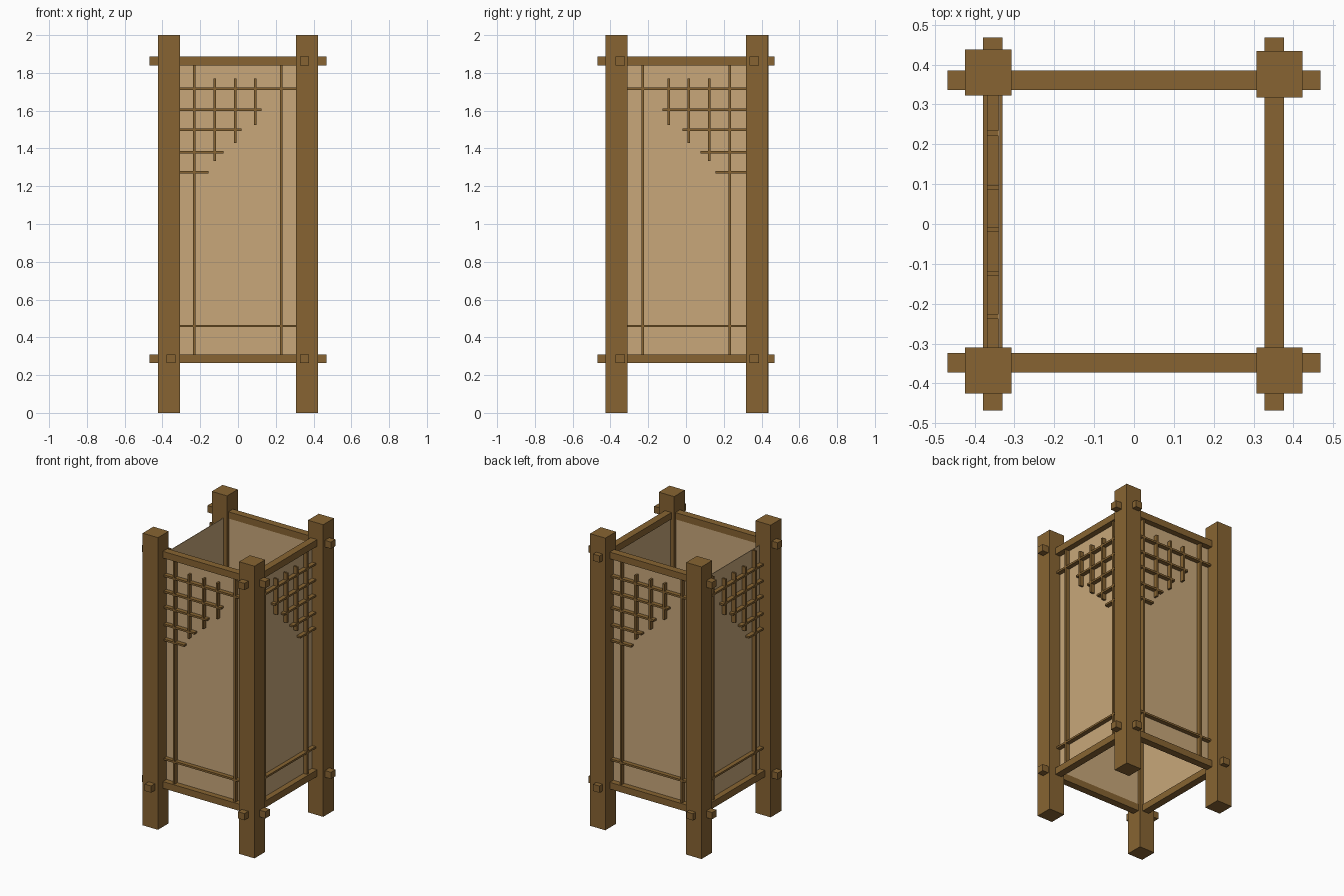
import bpy
from mathutils import Vector

cube = bpy.data.objects.get("Cube")
if cube:
    bpy.data.objects.remove(cube, do_unlink=True)


def material(name, color):
    m = bpy.data.materials.new(name)
    m.use_nodes = True
    m.diffuse_color = (*color, 1)
    m.node_tree.nodes["Principled BSDF"].inputs["Base Color"].default_value = (*color, 1)
    return m


WOOD = material("brown_wood", (0.242, 0.127, 0.032))
PAPER = material("tan_paper", (0.578, 0.386, 0.195))


def box(name, a, b, mat):
    """Axis-aligned box between two opposite corners."""
    lo = [min(p, q) for p, q in zip(a, b)]
    hi = [max(p, q) for p, q in zip(a, b)]
    verts = [(x, y, z) for x in (lo[0], hi[0]) for y in (lo[1], hi[1]) for z in (lo[2], hi[2])]
    faces = [(0, 1, 3, 2), (4, 6, 7, 5), (0, 4, 5, 1), (2, 3, 7, 6), (0, 2, 6, 4), (1, 5, 7, 3)]
    mesh = bpy.data.meshes.new(name)
    mesh.from_pydata(verts, [], faces)
    mesh.materials.append(mat)
    ob = bpy.data.objects.new(name, mesh)
    bpy.context.collection.objects.link(ob)
    return ob


# Corner posts
HALF_POST = 0.058
for name, x, y in (("front_right", -0.366, -0.368), ("front_left", 0.365, -0.368),
                   ("back_right", -0.366, 0.38), ("back_left", 0.365, 0.376)):
    box(name + "_post", (x - HALF_POST, y - HALF_POST, 0), (x + HALF_POST, y + HALF_POST, 2), WOOD)

RAIL = 0.0245      # half thickness of a rail
DEPTH = 0.0145     # half depth of a lattice bar
THIN = 0.0065      # half width of a lattice bar
LOW, HIGH = 0.31, 1.84


def build_side(name, out, along, dist, top_rail=True):
    """One side: rails, paper panel and corner lattice, which gathers at the -along end."""
    out, along = Vector(out), Vector(along)

    def bar(part, u0, u1, z0, z1, d0, d1, mat=WOOD):
        a = along * u0 + out * d0 + Vector((0, 0, z0))
        b = along * u1 + out * d1 + Vector((0, 0, z1))
        box(f"{name}_{part}", a, b, mat)

    def strip(part, u0, u1, z0, z1):
        bar(part, u0, u1, z0, z1, dist - DEPTH, dist + DEPTH)

    # Rails with ends passing through the posts
    bar("lower_rail", -0.468, 0.468, LOW - 0.046, LOW, dist - RAIL, dist + RAIL)
    if top_rail:
        bar("upper_rail", -0.468, 0.468, HIGH, HIGH + 0.046, dist - RAIL, dist + RAIL)

    # Paper panel behind the lattice
    bar("panel", -0.325, 0.325, LOW - 0.01, HIGH, dist - DEPTH - 0.004, dist - DEPTH, PAPER)

    # Full-length bars
    for u in (-0.232, 0.228):
        strip("tall_bar", u - THIN, u + THIN, LOW, HIGH)
    for z in (0.46, 1.715):
        strip("wide_bar", -0.325, 0.325, z - THIN, z + THIN)

    # Stepped corner lattice
    for u, z in ((-0.124, 1.333), (-0.014, 1.43), (0.092, 1.525)):
        strip("short_upright", u - THIN, u + THIN, z, 1.77)
    for z, u in ((1.605, 0.124), (1.498, 0.018), (1.38, -0.077), (1.275, -0.155)):
        strip("short_crossbar", -0.325, u, z - THIN, z + THIN)


build_side("front", (0, -1, 0), (1, 0, 0), 0.348)
build_side("back", (0, 1, 0), (-1, 0, 0), 0.361)
build_side("left", (1, 0, 0), (0, -1, 0), 0.352)
build_side("right", (-1, 0, 0), (0, 1, 0), 0.355, top_rail=False)
